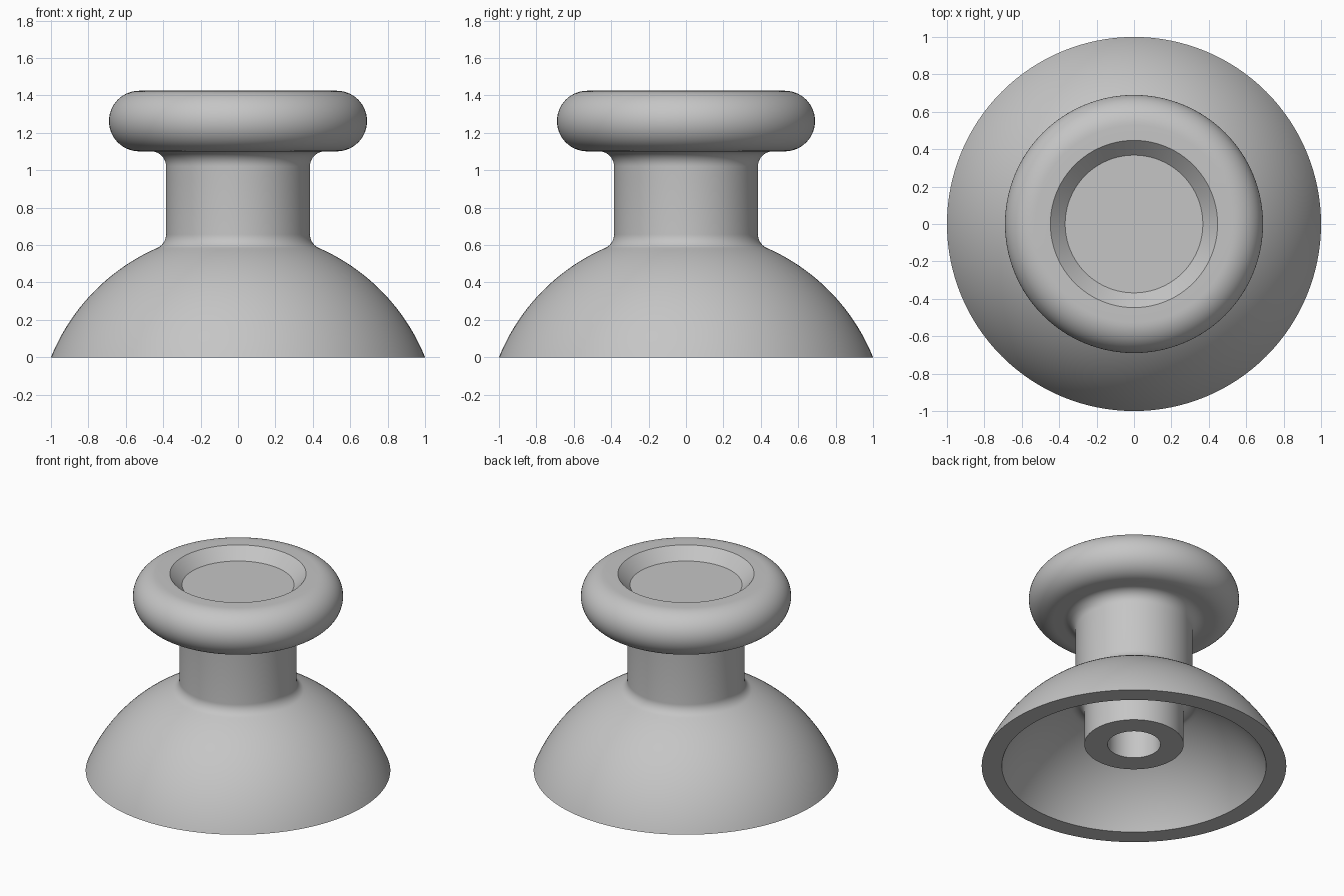
import bpy, bmesh
from math import sin, cos, pi, radians, degrees, atan2, sqrt

cube = bpy.data.objects.get("Cube")
if cube:
    bpy.data.objects.remove(cube, do_unlink=True)

grey = bpy.data.materials.new("plain grey")
grey.use_nodes = True
COLOUR = (0.56, 0.56, 0.56, 1)
grey.diffuse_color = COLOUR
grey.node_tree.nodes["Principled BSDF"].inputs["Base Color"].default_value = COLOUR


def arc(r, z, radius, start, end, steps):
    """Points (r, z) along an arc, angles in degrees."""
    angles = [radians(start + (end - start) * i / steps) for i in range(steps + 1)]
    return [(r + radius * cos(a), z + radius * sin(a)) for a in angles]


def finish(bm, name):
    bmesh.ops.recalc_face_normals(bm, faces=bm.faces)
    mesh = bpy.data.meshes.new(name)
    bm.to_mesh(mesh)
    bm.free()
    mesh.materials.append(grey)
    obj = bpy.data.objects.new(name, mesh)
    bpy.context.collection.objects.link(obj)
    bpy.ops.object.select_all(action="DESELECT")
    bpy.context.view_layer.objects.active = obj
    obj.select_set(True)
    bpy.ops.object.shade_smooth_by_angle(angle=radians(30))
    return obj


def lathe(name, profile, segments=128):
    bm = bmesh.new()
    verts = [bm.verts.new((r, 0, z)) for r, z in profile]
    edges = [bm.edges.new(pair) for pair in zip(verts, verts[1:])]
    bmesh.ops.spin(bm, geom=verts + edges, cent=(0, 0, 0), axis=(0, 0, 1),
                   angle=2 * pi, steps=segments)
    bmesh.ops.remove_doubles(bm, verts=bm.verts, dist=0.0001)
    return finish(bm, name)


# Main dimensions
DOME_Z = -0.404                    # centre of both dome spheres
STEM, POST, HOLE = 0.385, 0.326, 0.174
OUTER = sqrt(1 + DOME_Z ** 2)
INNER = sqrt(0.868 ** 2 + DOME_Z ** 2)
rim_out = degrees(atan2(-DOME_Z, 1))
rim_in = degrees(atan2(-DOME_Z, 0.868))

# Fillet between stem and outer dome
f = 0.08
stem_z = DOME_Z + sqrt((OUTER + f) ** 2 - (STEM + f) ** 2)
join_out = degrees(atan2(stem_z - DOME_Z, STEM + f))

# Fillet between inner dome and socket post
g = 0.06
post_z = DOME_Z + sqrt((INNER - g) ** 2 - (POST + g) ** 2)
join_in = degrees(atan2(post_z - DOME_Z, POST + g))

profile = [(0, 1.345), (0.368, 1.345), (0.447, 1.425)]             # thumb recess
profile += arc(0.528, 1.263, 0.162, 90, -90, 28)                   # rounded cap rim
profile += arc(STEM + f, 1.101 - f, f, 90, 180, 10)                # under the cap
profile += arc(STEM + f, stem_z, f, 180, 180 + join_out, 10)       # foot of stem
profile += arc(0, DOME_Z, OUTER, join_out, rim_out, 32)            # outer dome
profile += arc(0, DOME_Z, INNER, rim_in, join_in, 32)              # inner dome
profile += arc(POST + g, post_z, g, join_in, 180, 10)              # head of post
profile += [(POST, 0.163), (HOLE, 0.163), (HOLE, 0.95), (0, 0.95)]  # post and hole
lathe("joystick_cap", profile)

# Flat key inside the socket hole
bm = bmesh.new()
key = bm.faces.new([bm.verts.new((x, y, 0.3)) for x, y in arc(0, 0, HOLE + 0.002, -45, 45, 16)])
top = bmesh.ops.extrude_face_region(bm, geom=[key], use_keep_orig=True)
bmesh.ops.translate(bm, vec=(0, 0, 0.65),
                    verts=[v for v in top["geom"] if isinstance(v, bmesh.types.BMVert)])
finish(bm, "socket_key")
